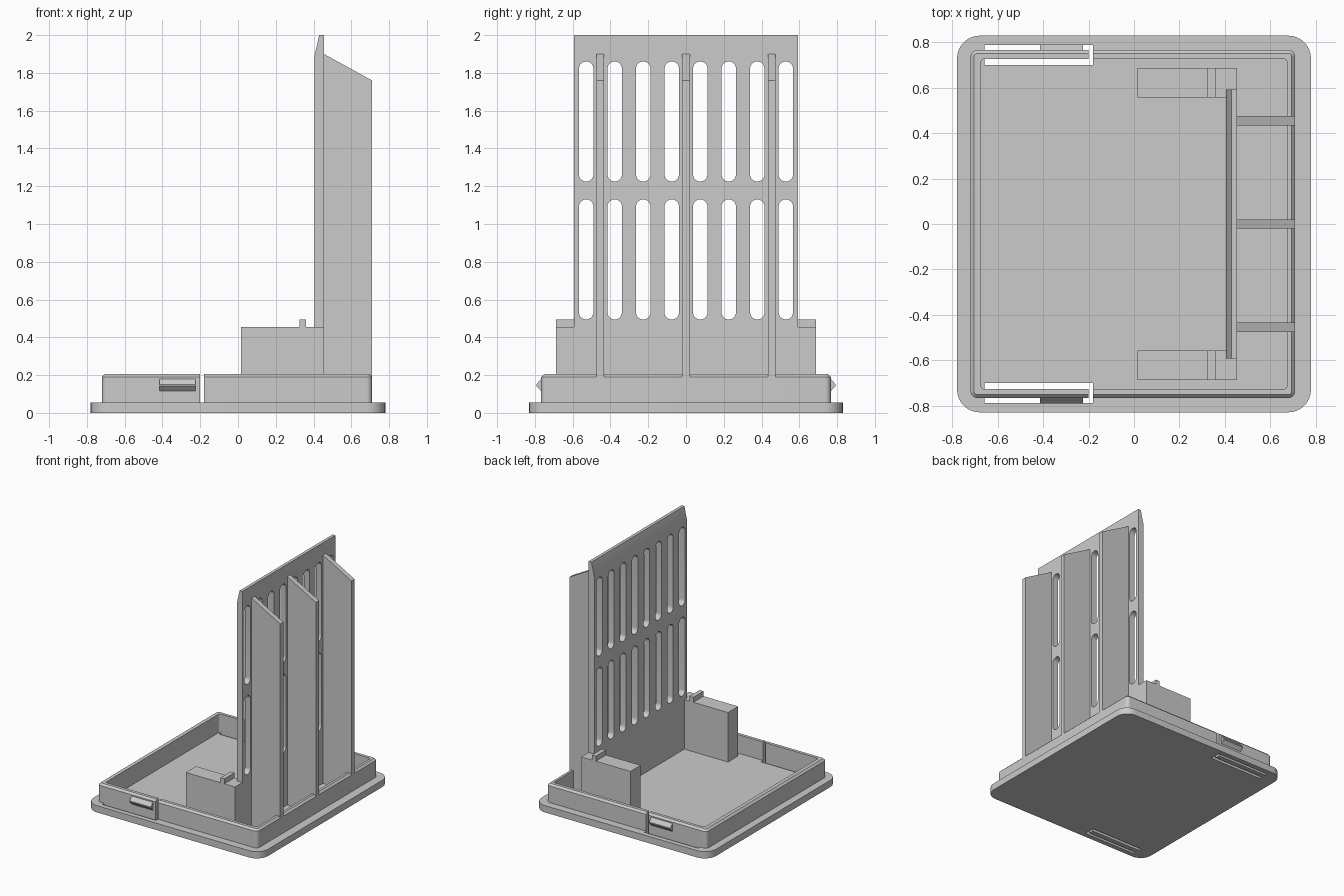
import bpy
import bmesh
import math
from mathutils import Vector

cube = bpy.data.objects.get("Cube")
if cube:
    bpy.data.objects.remove(cube, do_unlink=True)

grey = bpy.data.materials.new("light grey plastic")
grey.use_nodes = True
GREY = (0.6, 0.6, 0.6, 1)
grey.diffuse_color = GREY
grey.node_tree.nodes["Principled BSDF"].inputs["Base Color"].default_value = GREY

FLOOR, RIM_TOP = 0.055, 0.205


def place(axis, a, b, d):
    """Map profile coordinates a, b and depth d into space."""
    return Vector({"x": (d, a, b), "y": (a, d, b), "z": (a, b, d)}[axis])


def add_loft(bm, axis, sections):
    """Add a closed solid through (profile, depth) sections."""
    rings = [[bm.verts.new(place(axis, a, b, d)) for a, b in pts] for pts, d in sections]
    for low, high in zip(rings, rings[1:]):
        for i in range(len(low)):
            j = (i + 1) % len(low)
            bm.faces.new((low[i], low[j], high[j], high[i]))
    bm.faces.new(rings[0])
    bm.faces.new(rings[-1])


def make(name, axis, *solids):
    bm = bmesh.new()
    for sections in solids:
        add_loft(bm, axis, sections)
    bmesh.ops.recalc_face_normals(bm, faces=bm.faces)
    mesh = bpy.data.meshes.new(name)
    bm.to_mesh(mesh)
    bm.free()
    mesh.materials.append(grey)
    obj = bpy.data.objects.new(name, mesh)
    bpy.context.collection.objects.link(obj)
    return obj


def prism(pts, lo, hi):
    return [(pts, lo), (pts, hi)]


def rounded(x0, x1, y0, y1, r, steps=8):
    pts = []
    corners = ((x1 - r, y1 - r), (x0 + r, y1 - r), (x0 + r, y0 + r), (x1 - r, y0 + r))
    for k, (cx, cy) in enumerate(corners):
        for i in range(steps + 1):
            t = math.pi / 2 * (k + i / steps)
            pts.append((cx + r * math.cos(t), cy + r * math.sin(t)))
    return pts


def rect(x0, x1, y0, y1):
    return [(x0, y0), (x1, y0), (x1, y1), (x0, y1)]


def select(obj):
    bpy.ops.object.select_all(action="DESELECT")
    obj.select_set(True)
    bpy.context.view_layer.objects.active = obj


def cut(obj, cutter):
    select(obj)
    mod = obj.modifiers.new("cut", "BOOLEAN")
    mod.operation = "DIFFERENCE"
    mod.solver = "EXACT"
    mod.object = cutter
    bpy.ops.object.modifier_apply(modifier=mod.name)


def smooth(obj):
    select(obj)
    bpy.ops.object.shade_smooth_by_angle(angle=math.radians(30))


# Base plate and chamfered rim wall
plate = make("base_plate", "z", prism(rounded(-0.78, 0.78, -0.83, 0.83, 0.1), 0, FLOOR))
outer = rounded(-0.72, 0.71, -0.767, 0.767, 0.03)
inset = rounded(-0.705, 0.695, -0.752, 0.752, 0.015)
rim = make("rim_wall", "z", [(outer, FLOOR), (outer, 0.19), (inset, RIM_TOP)])

# Hollow of the rim and the clip slots through rim and plate
hollow = make("hollow_cutter", "z", prism(rounded(-0.675, 0.675, -0.727, 0.727, 0.015), 0, 0.4))
slots = make("clip_slot_cutter", "z",
             *[prism(rect(-0.66, -0.18, *sorted((s * 0.70, s * 0.79))), -0.1, 0.4) for s in (-1, 1)])
cut(rim, hollow)
cut(rim, slots)
cut(plate, slots)
smooth(plate)
smooth(rim)

# Tall slotted panel with a bevelled top
panel = make("slotted_panel", "y",
             prism([(0.405, FLOOR), (0.455, FLOOR), (0.455, 2), (0.43, 2), (0.405, 1.89)], -0.593, 0.593))
holes = []
for column in range(8):
    y = (column - 3.5) * 0.151
    for z0 in (0.495, 1.225):
        holes.append(prism(rounded(y - 0.038, y + 0.038, z0, z0 + 0.635, 0.037), 0.3, 0.6))
slits = make("panel_slit_cutter", "x", *holes)
cut(panel, slits)
smooth(panel)

for helper in (hollow, slots, slits):
    bpy.data.objects.remove(helper, do_unlink=True)

# Sloped ribs behind the panel, standing on the floor and over the rim
rib = [(0.455, FLOOR), (0.675, FLOOR), (0.675, 0.2), (0.71, 0.19), (0.71, 1.76), (0.455, 1.9)]
for name, y in (("rib_right", -0.455), ("rib_middle", 0), ("rib_left", 0.455)):
    make(name, "y", prism(rib, y - 0.02, y + 0.02))

# Mirrored parts on both sides
for side, s in (("front", -1), ("back", 1)):
    # Support block with a small stop on top
    block = [(0.015, FLOOR), (0.455, FLOOR), (0.455, 0.455), (0.36, 0.455),
             (0.36, 0.495), (0.325, 0.495), (0.325, 0.455), (0.015, 0.455)]
    make("support_block_" + side, "y", prism(block, s * 0.558, s * 0.688))

    # Flexible clip tab and its wedge-shaped catch
    tab = [(0.727, 0), (0.767, 0), (0.767, 0.19), (0.752, RIM_TOP), (0.727, RIM_TOP)]
    make("clip_tab_" + side, "x", prism([(s * y, z) for y, z in tab], -0.66, -0.2))
    catch = [(0.767, 0.115), (0.792, 0.142), (0.792, 0.15), (0.767, 0.18)]
    make("clip_catch_" + side, "x", prism([(s * y, z) for y, z in catch], -0.415, -0.225))
